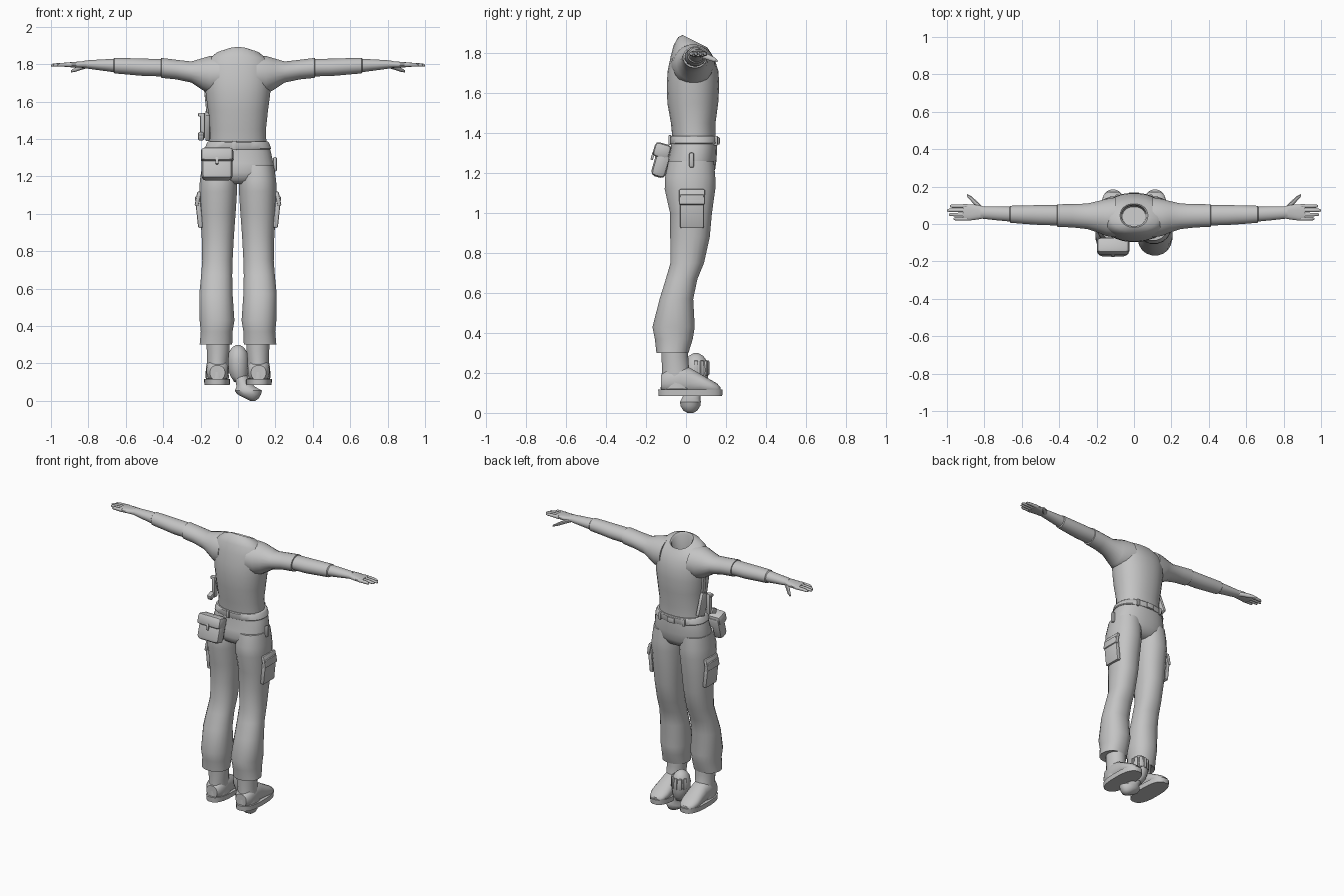
import bpy, bmesh, math
from mathutils import Vector, Euler, Matrix

GREY = bpy.data.materials.new("plain grey")
GREY.diffuse_color = (0.55, 0.55, 0.55, 1)


def finish(name, bm, mirror=False, angle=40):
    bmesh.ops.recalc_face_normals(bm, faces=bm.faces)
    me = bpy.data.meshes.new(name)
    bm.to_mesh(me)
    bm.free()
    me.shade_smooth()
    me.set_sharp_from_angle(angle=math.radians(angle))
    me.materials.append(GREY)
    ob = bpy.data.objects.new(name, me)
    bpy.context.collection.objects.link(ob)
    if mirror:
        ob.modifiers.new("Mirror", 'MIRROR').use_mirror_merge = False
    return ob


def loft(name, axis, secs, n=20, power=2.0, mirror=False, angle=40):
    """Skin oval rings along an axis: (position, centre a, centre b, radius a, radius b[, slope])."""
    bm = bmesh.new()
    rings = []
    for s in secs:
        p, ca, cb, ra, rb = s[:5]
        slope = s[5] if len(s) > 5 else 0
        ring = []
        for i in range(n):
            t = 2 * math.pi * (i + 0.5) / n
            c, d = math.cos(t), math.sin(t)
            a = ca + ra * math.copysign(abs(c) ** (2 / power), c)
            b = cb + rb * math.copysign(abs(d) ** (2 / power), d)
            q = p + slope * (b - cb)
            co = {'X': (q, a, b), 'Y': (a, q, b), 'Z': (a, b, q)}[axis]
            ring.append(bm.verts.new(co))
        rings.append(ring)
    for r0, r1 in zip(rings, rings[1:]):
        for i in range(n):
            j = (i + 1) % n
            bm.faces.new((r0[i], r0[j], r1[j], r1[i]))
    bm.faces.new(rings[0])
    bm.faces.new(rings[-1])
    return finish(name, bm, mirror, angle)


def box(name, loc, size, rot=(0, 0, 0), bevel=0.008, mirror=False):
    bm = bmesh.new()
    bmesh.ops.create_cube(bm, size=1)
    bmesh.ops.scale(bm, vec=size, verts=bm.verts)
    bmesh.ops.bevel(bm, geom=bm.edges[:], offset=bevel, segments=2, affect='EDGES', profile=0.5)
    bm.transform(Matrix.Translation(loc) @ Euler([math.radians(a) for a in rot]).to_matrix().to_4x4())
    return finish(name, bm, mirror)


# shirt torso, with the open neck turned inwards
loft("torso", 'Z', [
    (1.37, 0, .04, .153, .108), (1.45, 0, .036, .150, .112), (1.55, 0, .034, .161, .128),
    (1.64, 0, .035, .173, .132), (1.71, 0, .035, .178, .128), (1.77, 0, .035, .178, .113, -.1),
    (1.815, 0, .035, .165, .098, -.25), (1.845, 0, .04, .125, .080, -.45),
    (1.86, 0, .045, .074, .063, -.5), (1.85, 0, .045, .066, .056, -.5),
    (1.74, 0, .04, .062, .052, -.2)], n=28, power=2.2)

# short sleeves with a cuff, then forearms and gloves
loft("sleeve", 'X', [
    (.10, .035, 1.745, .108, .10), (.15, .035, 1.742, .100, .103), (.19, .038, 1.747, .086, .086),
    (.25, .041, 1.758, .069, .057), (.33, .044, 1.771, .063, .053), (.41, .045, 1.780, .061, .054),
    (.412, .045, 1.780, .052, .045)], mirror=True)
loft("forearm", 'X', [
    (.39, .046, 1.781, .055, .047), (.50, .048, 1.783, .054, .047), (.60, .050, 1.789, .049, .044),
    (.66, .052, 1.792, .046, .042), (.665, .053, 1.793, .040, .036), (.74, .057, 1.796, .037, .029),
    (.82, .061, 1.799, .032, .021)], mirror=True)
loft("palm", 'X', [
    (.80, .061, 1.799, .031, .021), (.84, .063, 1.798, .040, .017),
    (.88, .062, 1.797, .044, .015), (.915, .062, 1.797, .043, .012)], n=16, power=2.5, mirror=True)
for k, tip in enumerate((.965, .99, 1.0, .985)):
    y = .028 + .0225 * k
    loft("finger", 'X', [
        (.89, y, 1.797, .011, .012), (.95, y, 1.797, .010, .010),
        (tip - .01, y, 1.795, .009, .008), (tip, y, 1.793, .005, .004)], n=10, mirror=True)
loft("thumb", 'X', [
    (.805, .07, 1.793, .020, .014), (.84, .105, 1.783, .018, .014),
    (.87, .135, 1.770, .014, .011), (.892, .153, 1.762, .007, .006)], n=10, mirror=True)

# trousers
loft("trouser_seat", 'Z', [
    (1.385, 0, .04, .160, .115), (1.33, 0, .04, .177, .116), (1.27, 0, .032, .190, .122),
    (1.22, 0, .025, .188, .122), (1.18, 0, .022, .150, .105), (1.16, 0, .02, .09, .07)], n=28, power=2.3)
loft("trouser_leg", 'Z', [
    (1.26, .100, .026, .092, .115), (1.18, .104, .021, .101, .127), (1.12, .106, .020, .102, .128),
    (1.00, .108, .025, .096, .106), (.88, .108, .020, .087, .100), (.75, .110, .006, .082, .085),
    (.67, .114, -.022, .084, .080), (.57, .118, -.048, .090, .085), (.43, .112, -.062, .094, .107),
    (.37, .114, -.061, .086, .096), (.30, .118, -.068, .088, .081), (.305, .115, -.062, .070, .070)],
    power=2.2, mirror=True)
loft("belt", 'Z', [
    (1.345, 0, .04, .174, .119), (1.35, 0, .04, .178, .122),
    (1.382, 0, .04, .166, .121), (1.387, 0, .04, .160, .116)], n=28, power=2.3)
box("belt_buckle", (0, .160, 1.362), (.055, .018, .036), bevel=.004)
box("belt_loop", (-.02, -.080, 1.365), (.024, .016, .05), bevel=.004)
box("front_loop", (.09, .148, 1.362), (.016, .02, .048), bevel=.004, mirror=True)
box("cargo_pocket", (.208, .03, 1.01), (.028, .12, .17), (0, 6, 0), mirror=True)
box("pocket_flap", (.214, .03, 1.08), (.022, .13, .08), (0, -12, 0), mirror=True)
box("knife_clip", (.198, .028, 1.265), (.022, .024, .075))

# boots
loft("boot_shaft", 'Z', [
    (.33, .106, -.056, .062, .068), (.28, .106, -.056, .062, .068), (.22, .108, -.052, .058, .068),
    (.17, .110, -.045, .060, .080), (.12, .110, -.04, .062, .088)], mirror=True)
loft("boot_foot", 'Y', [
    (-.125, .110, .15, .040, .040), (-.10, .110, .16, .058, .060), (-.03, .110, .165, .062, .075),
    (.02, .110, .16, .060, .066), (.07, .112, .147, .062, .050), (.12, .113, .132, .062, .036),
    (.155, .112, .122, .050, .026), (.172, .112, .115, .032, .014)], power=2.3, mirror=True)
loft("boot_sole", 'Z', [
    (.085, .112, .022, .068, .160), (.118, .112, .022, .070, .162)], n=28, power=2.6, mirror=True)

# hip pouch with flap
box("hip_pouch", (-.112, -.122, 1.255), (.165, .075, .155), (-16, 0, 0), .024)
box("pouch_flap", (-.112, -.120, 1.312), (.174, .085, .075), (-16, 0, 0), .02)
box("pouch_clasp", (-.112, -.167, 1.285), (.016, .012, .04), (-16, 0, 0), .003)

# holster under the arm, with strap and pistol grip
box("holster", (-.163, .055, 1.47), (.024, .075, .15), (20, 0, 0))
box("holster_strap", (-.164, .05, 1.58), (.018, .03, .16), (-4, -6, 0), .004)
box("pistol_body", (-.190, .02, 1.47), (.026, .035, .14))
box("pistol_grip", (-.198, -.005, 1.415), (.032, .05, .035), (20, 0, 0))
box("pistol_sight", (-.195, .02, 1.53), (.036, .025, .02), bevel=.004)

# loose head resting between the boots
loft("head", 'Z', [
    (.10, .010, .048, .030, .034), (.13, .006, .050, .046, .050), (.17, .001, .050, .054, .060),
    (.22, 0, .050, .057, .063), (.26, 0, .050, .049, .055), (.285, 0, .050, .033, .037),
    (.299, 0, .050, .010, .012)], angle=60)
for k in range(6):
    t = math.radians(-60 + 30 * k)
    x, y = .055 * math.sin(t), .05 + .060 * math.cos(t)
    box("hair_lock", (x, y, .225), (.022, .014, .075), (0, 0, -math.degrees(t)), .006)
loft("neck", 'Z', [
    (.14, .012, .045, .036, .040), (.10, .025, .035, .038, .042), (.075, .042, .026, .050, .046),
    (.055, .055, .022, .074, .053), (.035, .060, .022, .064, .050), (.012, .075, .022, .035, .036),
    (0, .078, .022, .014, .015)])
